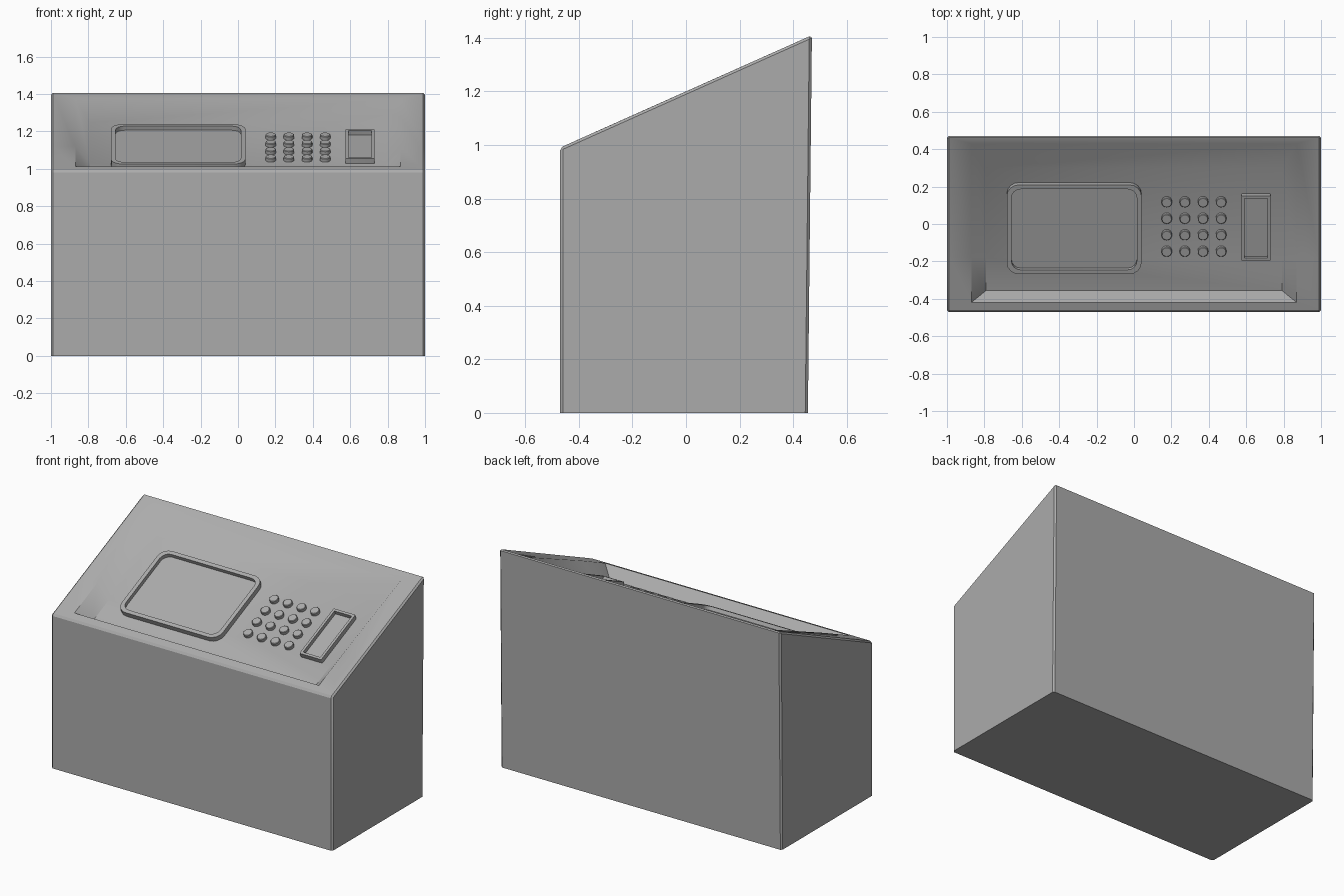
import bpy, bmesh, math
from mathutils import Matrix, Vector

cube = bpy.data.objects.get("Cube")
if cube:
    bpy.data.objects.remove(cube, do_unlink=True)

TONE = (0.41, 0.41, 0.41, 1)
grey = bpy.data.materials.new("mid_grey")
grey.use_nodes = True
grey.diffuse_color = TONE
grey.node_tree.nodes["Principled BSDF"].inputs["Base Color"].default_value = TONE

SLOPE = 0.447
DEPTH = 0.09                      # recess depth below the rim
TILT = math.atan(SLOPE)
BLEND = -0.18                     # behind this the recess edges are soft


def rim_z(y):
    return 0.99 + (y + 0.47) * SLOPE


# Frame lying on the sloping control panel
PANEL = Matrix.Translation((0, 0, rim_z(0) - DEPTH)) @ Matrix.Rotation(TILT, 4, "X")


def loft(bm, rings):
    """Skin a stack of equal closed rings and cap both ends."""
    loops = [[bm.verts.new(p) for p in ring] for ring in rings]
    for low, high in zip(loops, loops[1:]):
        for i in range(len(low)):
            j = (i + 1) % len(low)
            bm.faces.new((low[i], low[j], high[j], high[i]))
    bm.faces.new(loops[0][::-1])
    bm.faces.new(loops[-1])
    return loops


def finish(bm, name, matrix=None):
    bmesh.ops.recalc_face_normals(bm, faces=bm.faces)
    mesh = bpy.data.meshes.new(name)
    bm.to_mesh(mesh)
    bm.free()
    mesh.materials.append(grey)
    obj = bpy.data.objects.new(name, mesh)
    bpy.context.collection.objects.link(obj)
    if matrix:
        obj.matrix_world = matrix
    bpy.ops.object.select_all(action="DESELECT")
    obj.select_set(True)
    bpy.context.view_layer.objects.active = obj
    bpy.ops.object.shade_smooth_by_angle(angle=math.radians(30))
    return obj


def ring(x, front, back, height):
    """Rectangle with an extra point on each side, its height set by y."""
    pts = [(-x, front), (x, front), (x, BLEND), (x, back), (-x, back), (-x, BLEND)]
    return [(px, py, height(py)) for px, py in pts]


# Cabinet with a sunken sloping top
bm = bmesh.new()
loops = loft(bm, [
    ring(1, -0.47, 0.455, lambda y: 0),
    ring(1, -0.47, 0.47, rim_z),
    ring(0.87, -0.42, 0.43, lambda y: rim_z(y) - (0.015 if y > 0 else 0)),
    ring(0.79, -0.355, 0.30, lambda y: rim_z(y) - DEPTH),
])
bmesh.ops.recalc_face_normals(bm, faces=bm.faces)
outer = set(loops[0] + loops[1])
base = set(loops[0])
edges = [e for e in bm.edges if set(e.verts) <= outer and not set(e.verts) <= base
         and e.calc_face_angle() > 0.5]
bmesh.ops.bevel(bm, geom=edges, offset=0.01, segments=1, affect="EDGES")
cabinet = finish(bm, "cabinet").data

# The rear part of the recess flows softly into the rim
for edge in cabinet.edges:
    ends = [cabinet.vertices[i].co for i in edge.vertices]
    if all(abs(p.x) < 0.9 and p.y > BLEND - 0.02 and p.z > 0.5 for p in ends):
        edge.use_edge_sharp = False


def rounded_rect(cx, cy, hx, hy, r, z, steps=5):
    pts = []
    for k, (sx, sy) in enumerate([(1, 1), (-1, 1), (-1, -1), (1, -1)]):
        for s in range(steps):
            a = math.pi / 2 * (k + s / (steps - 1))
            pts.append((cx + sx * (hx - r) + r * math.cos(a),
                        cy + sy * (hy - r) + r * math.sin(a), z))
    return pts


def tray(name, x0, x1, y0, y1, r, border, height, floor):
    """Raised frame with a sunken middle, set on the panel."""
    c = math.cos(TILT)
    cx, cy = (x0 + x1) / 2, (y0 + y1) / 2 / c
    hx, hy = (x1 - x0) / 2, (y1 - y0) / 2 / c
    profile = [(0, -0.01), (0, height), (border, height), (border, floor)]
    bm = bmesh.new()
    loft(bm, [rounded_rect(cx, cy, hx - d, hy - d, max(r - d * 0.6, 0.002), z)
              for d, z in profile])
    finish(bm, name, PANEL)


# Screen with its frame, and the card reader
tray("screen", -0.68, 0.04, -0.255, 0.222, 0.065, 0.025, 0.032, 0.008)
tray("card_reader", 0.575, 0.73, -0.185, 0.163, 0.006, 0.016, 0.03, 0.005)

# Keypad of sixteen round buttons
bm = bmesh.new()
for col in range(4):
    for row in range(4):
        centre = Vector((0.175 + 0.097 * col, (0.122 - 0.088 * row) / math.cos(TILT), 0))
        loft(bm, [[centre + Vector((r * math.cos(a), r * math.sin(a), z))
                   for a in (math.tau * i / 16 for i in range(16))]
                  for r, z in [(0.028, -0.005), (0.028, 0.018), (0.025, 0.021)]])
finish(bm, "keypad_buttons", PANEL)
